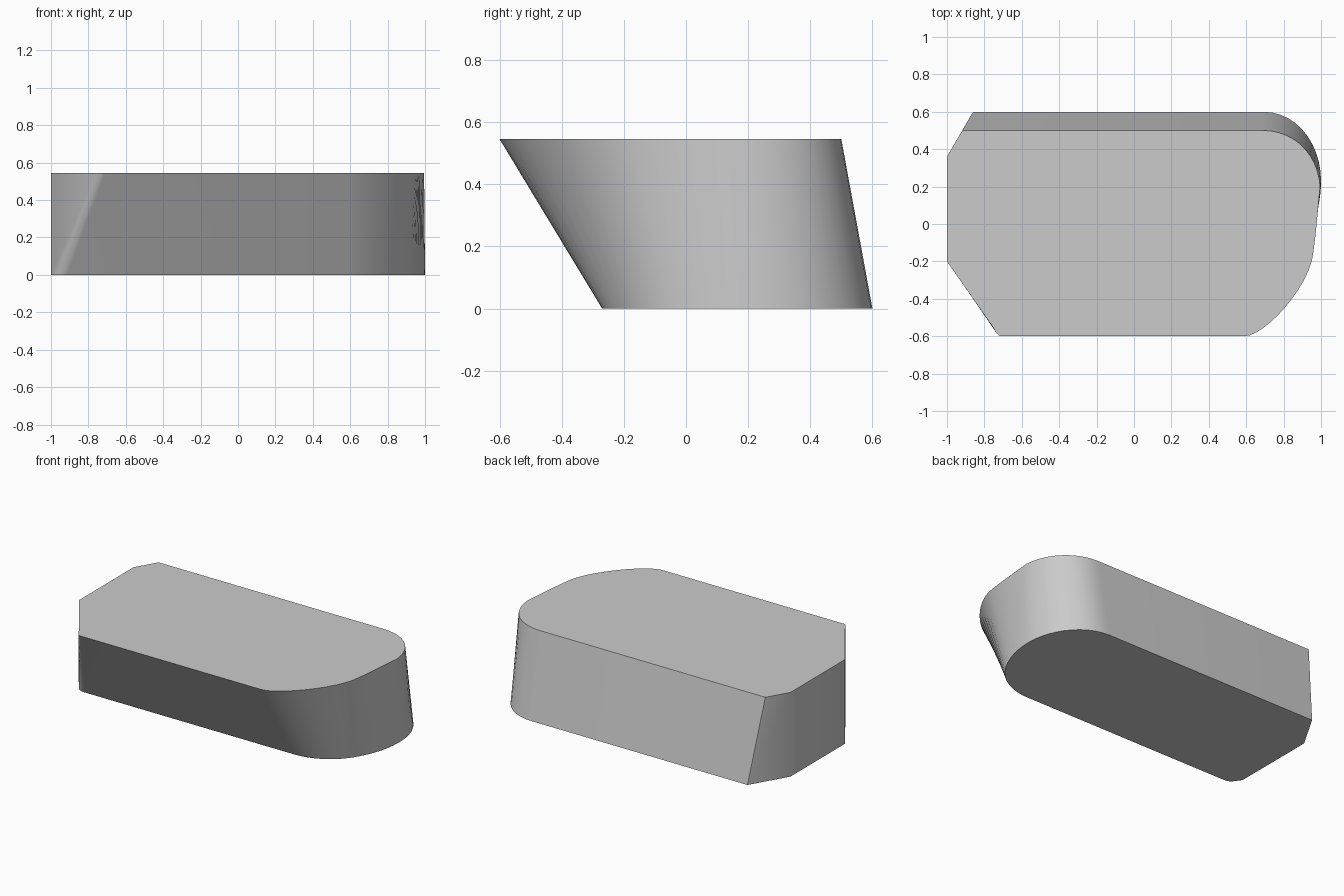
import bpy
import bmesh
import math
from mathutils import Vector
from mathutils.geometry import interpolate_bezier

cube = bpy.data.objects.get("Cube")
if cube:
    bpy.data.objects.remove(cube, do_unlink=True)

HEIGHT = 0.545
STEPS = 12


def curve(start, handle_a, handle_b, end):
    """Sampled rounded corner of an outline."""
    points = [Vector((x, y, 0)) for x, y in (start, handle_a, handle_b, end)]
    return [(p.x, p.y) for p in interpolate_bezier(*points, STEPS)]


def outline(front_left, front_right, side, back_right, back_left):
    """Closed counter-clockwise outline, starting at the left side."""
    points = [(-1, 0.36), (-1, -0.2)]
    points += curve(*front_left) + curve(*front_right)
    points += curve(*side)[1:] + curve(*back_right)[1:]
    return points + [back_left]


# Narrow base and wide top share the same upright end walls
base = outline(
    ((-0.97, -0.243), (-0.955, -0.263), (-0.94, -0.27), (-0.91, -0.27)),
    ((0.59, -0.27), (0.72, -0.27), (0.85, -0.2), (0.92, -0.07)),
    ((0.92, -0.07), (0.96, 0.0), (1, 0.1), (1, 0.23)),
    ((1, 0.23), (1, 0.43), (0.87, 0.6), (0.69, 0.6)),
    (-0.86, 0.6))
top = outline(
    ((-0.755, -0.55), (-0.74, -0.575), (-0.73, -0.6), (-0.71, -0.6)),
    ((0.59, -0.6), (0.69, -0.6), (0.9, -0.38), (0.95, -0.2)),
    ((0.95, -0.2), (0.97, -0.1), (0.98, 0.05), (0.995, 0.2)),
    ((0.995, 0.2), (0.985, 0.37), (0.86, 0.5), (0.69, 0.5)),
    (-0.918, 0.5))

# Loft the two outlines into a solid block
bm = bmesh.new()
low = [bm.verts.new((x, y, 0)) for x, y in base]
high = [bm.verts.new((x, y, HEIGHT)) for x, y in top]
bm.faces.new(low[::-1])
bm.faces.new(high)
for i in range(len(low)):
    j = (i + 1) % len(low)
    bm.faces.new((low[i], low[j], high[j], high[i]))
bmesh.ops.recalc_face_normals(bm, faces=bm.faces)

mesh = bpy.data.meshes.new("slanted_block")
bm.to_mesh(mesh)
bm.free()
block = bpy.data.objects.new("slanted_block", mesh)
bpy.context.collection.objects.link(block)

# Plain grey surface
color = (0.6, 0.6, 0.6, 1)
grey = bpy.data.materials.new("light_grey")
grey.use_nodes = True
grey.diffuse_color = color
for node in grey.node_tree.nodes:
    if node.type == "BSDF_PRINCIPLED":
        node.inputs["Base Color"].default_value = color
mesh.materials.append(grey)

# Smooth walls with crisp rims
bpy.ops.object.select_all(action="DESELECT")
block.select_set(True)
bpy.context.view_layer.objects.active = block
bpy.ops.object.shade_smooth_by_angle(angle=math.radians(45))
